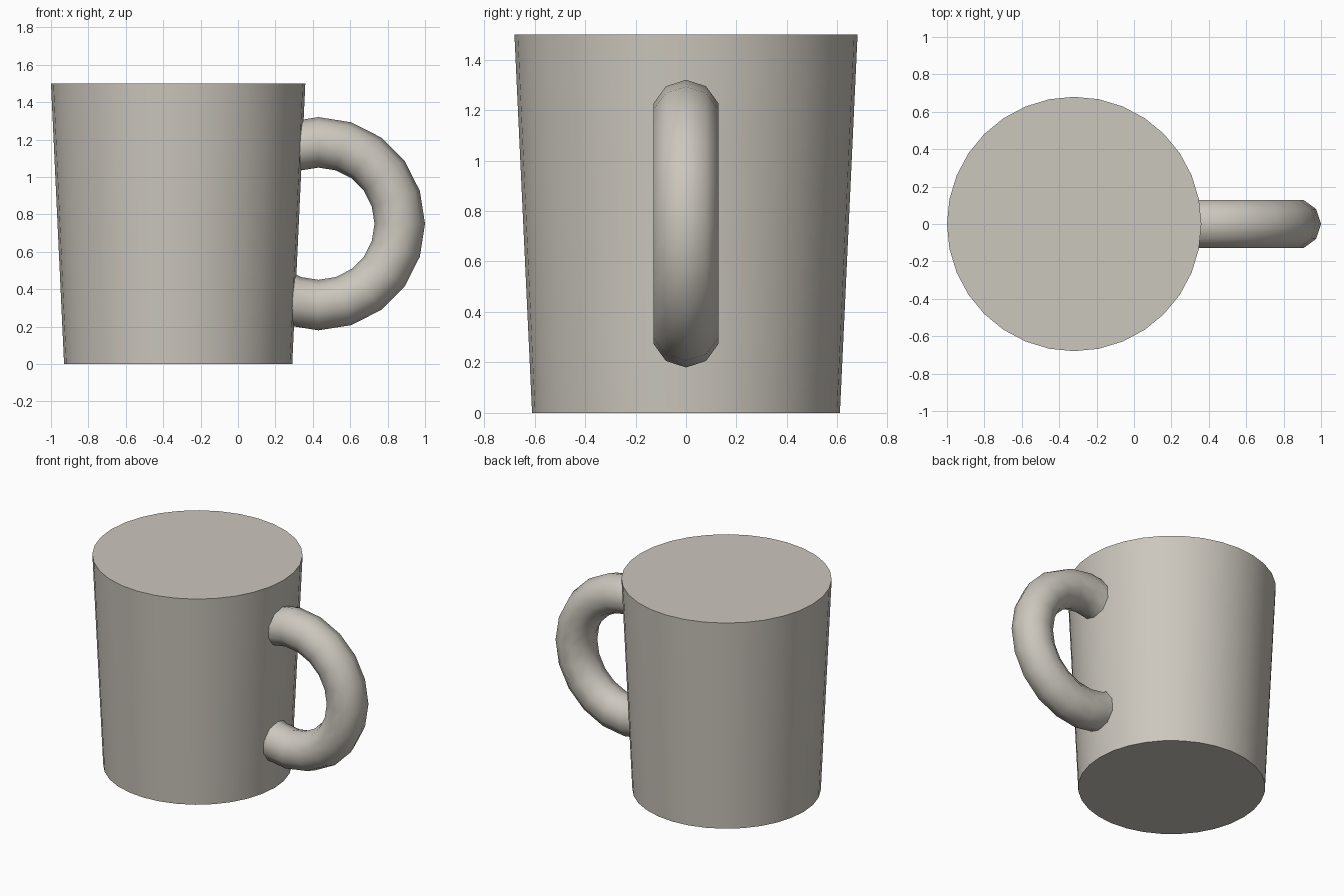
import bpy
import bmesh
from math import cos, sin, pi, radians

if "Cube" in bpy.data.objects:
    bpy.data.objects.remove(bpy.data.objects["Cube"], do_unlink=True)

# Warm grey clay colour
clay = bpy.data.materials.new("warm grey")
clay.use_nodes = True
colour = (0.60, 0.57, 0.51, 1.0)
clay.diffuse_color = colour
clay.node_tree.nodes["Principled BSDF"].inputs["Base Color"].default_value = colour


def finish(obj):
    """Give the part its colour and smooth sides with crisp rims."""
    obj.data.materials.append(clay)
    bpy.ops.object.select_all(action="DESELECT")
    obj.select_set(True)
    bpy.context.view_layer.objects.active = obj
    bpy.ops.object.shade_smooth_by_angle(angle=radians(50))


# Tapered body, closed at top and bottom
CUP_X, HEIGHT = -0.32, 1.5
bpy.ops.mesh.primitive_cone_add(vertices=32, radius1=0.61, radius2=0.68,
                                depth=HEIGHT, location=(CUP_X, 0, HEIGHT / 2))
body = bpy.context.object
body.name = "cup_body"
finish(body)

# Ring handle: a ten-sided tube swept round an arc, ends buried in the body
RING_X, RING_Z, MAJOR, MINOR = 0.43, HEIGHT / 2, 0.435, 0.135
SIDES, STEP, HALF_STEPS = 10, pi / 10, 7
bm = bmesh.new()
rings = []
for i in range(-HALF_STEPS, HALF_STEPS + 1):
    a = i * STEP
    ring = []
    for j in range(SIDES):
        t = 2 * pi * j / SIDES
        r = MAJOR + MINOR * cos(t)
        ring.append(bm.verts.new((r * cos(a), MINOR * sin(t), r * sin(a))))
    rings.append(ring)
for lower, upper in zip(rings, rings[1:]):
    for j in range(SIDES):
        k = (j + 1) % SIDES
        bm.faces.new((lower[j], lower[k], upper[k], upper[j]))
bm.faces.new(rings[0])
bm.faces.new(rings[-1])
bmesh.ops.recalc_face_normals(bm, faces=bm.faces[:])
mesh = bpy.data.meshes.new("handle")
bm.to_mesh(mesh)
bm.free()
handle = bpy.data.objects.new("handle", mesh)
handle.location = (RING_X, 0, RING_Z)
bpy.context.collection.objects.link(handle)
finish(handle)
